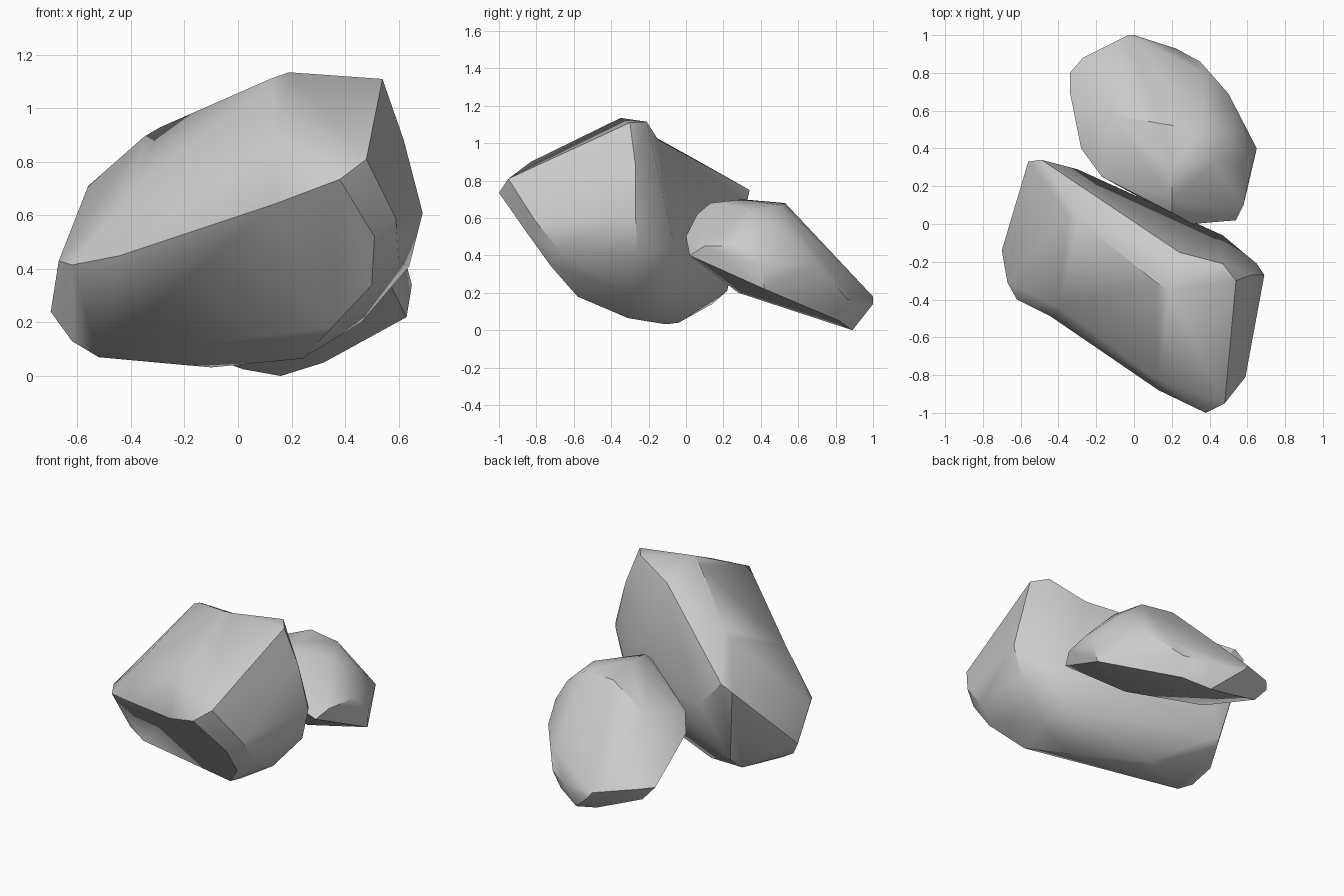
import bpy, bmesh
from math import radians
from mathutils import Vector

if "Cube" in bpy.data.objects:
    bpy.data.objects.remove(bpy.data.objects["Cube"])


def rock(name, corners, dents=(), smooth=35):
    """Chiselled boulder: wrap a hull round the corner points, push in worn edges."""
    bm = bmesh.new()
    for p in corners:
        bm.verts.new(p)
    hull = bmesh.ops.convex_hull(bm, input=bm.verts[:])
    junk = {g for g in hull["geom_interior"] + hull["geom_unused"]
            if isinstance(g, bmesh.types.BMVert)}
    bmesh.ops.delete(bm, geom=list(junk), context='VERTS')
    bmesh.ops.dissolve_limit(bm, angle_limit=radians(2), verts=bm.verts[:], edges=bm.edges[:])

    def find_edge(a, b):
        ends = [min(bm.verts, key=lambda v: (v.co - Vector(p)).length) for p in (a, b)]
        return (bm.edges.get(ends) if ends[0] != ends[1] else None), ends[0]

    # worn edges: split edge a-b, move the new corner, fan its faces, turn a raised diagonal
    for a, b, target, flip in dents:
        edge, end = find_edge(a, b)
        if not edge:
            continue
        vert = bmesh.utils.edge_split(edge, end, 0.5)[1]
        vert.co = target
        for face in vert.link_faces[:]:
            ring = face.verts[:]
            k = ring.index(vert)
            ring = ring[k + 1:] + ring[:k]
            bm.faces.remove(face)
            for p, q in zip(ring, ring[1:]):
                bm.faces.new((vert, p, q))
        # edges left without faces after the fan are removed
        bmesh.ops.delete(bm, geom=[e for e in bm.edges if not e.link_faces], context='EDGES')
        diagonal = find_edge(*flip)[0]
        if diagonal and all(len(f.verts) == 3 for f in diagonal.link_faces):
            bmesh.ops.rotate_edges(bm, edges=[diagonal])
    bmesh.ops.recalc_face_normals(bm, faces=bm.faces[:])
    mesh = bpy.data.meshes.new(name)
    bm.to_mesh(mesh)
    bm.free()
    ob = bpy.data.objects.new(name, mesh)
    bpy.context.collection.objects.link(ob)
    bpy.ops.object.select_all(action='DESELECT')
    ob.select_set(True)
    bpy.context.view_layer.objects.active = ob
    bpy.ops.object.shade_smooth_by_angle(angle=radians(smooth))
    return ob


# Large boulder, corners grouped by region
crest = [(.54, -.30, 1.11), (.47, -.21, 1.115), (.19, -.35, 1.135), (.12, -.31, 1.11),
         (-.29, .02, .93), (-.35, .05, .895), (-.49, .34, .75), (-.56, .33, .71)]
front = [(.13, -.83, .90), (-.40, -.44, .685), (.48, -.95, .81), (.38, -1.0, .735),
         (.13, -.88, .64), (-.62, -.40, .415), (-.67, -.31, .43)]
right_end = [(.62, -.27, .88), (.69, -.27, .61), (.65, -.21, .60), (.64, -.26, .41),
             (.59, -.81, .59), (.60, -.68, .43), (.51, -.85, .52), (.50, -.72, .34)]
base = [(.35, -.58, .18), (.05, -.45, .14), (.24, -.31, .065), (.46, -.30, .20), (-.10, -.11, .032),
        (-.15, -.04, .04), (-.52, -.22, .07), (-.62, -.21, .13), (-.70, -.14, .24)]
back = [(.47, -.06, .45), (.40, -.10, .21), (.16, .07, .40),
        (-.50, .14, .14), (-.30, .29, .55), (-.47, .22, .21)]
rock("large_boulder", crest + front + right_end + base + back,
     [((.47, -.21, 1.115), (-.49, .34, .75), (.24, -.15, 1.02),
       ((.47, -.21, 1.115), (-.29, .02, .93))),
      ((.13, -.88, .64), (-.62, -.40, .415), (-.44, -.49, .45),
       ((.13, -.83, .90), (-.62, -.40, .415)))], 36)

# Small leaning boulder
top = [(.20, .13, .68), (.20, .30, .70), (.15, .53, .68), (.36, .50, .67), (-.12, .58, .55),
       (.43, .33, .65), (.51, .48, .56)]
rim = [(.58, .10, .45), (.62, .30, .45), (.65, .40, .34), (.58, .50, .43), (.50, .69, .36),
       (.38, .80, .28), (.35, .86, .17), (.22, .93, .14), (0, 1.0, .14), (-.03, 1.0, .18),
       (-.27, .88, .22), (-.34, .80, .22), (-.34, .70, .29), (-.28, .40, .40), (-.17, .25, .46)]
nose = [(.31, 0, .50), (.54, .02, .40), (.20, .06, .62), (.16, .07, .45)]
under = [(.63, .42, .22), (.32, .82, .05), (.16, .89, .0), (.02, .88, .025),
         (-.25, .80, .12), (-.15, .45, .20), (.30, .28, .20)]
rock("small_boulder", top + rim + nose + under)
